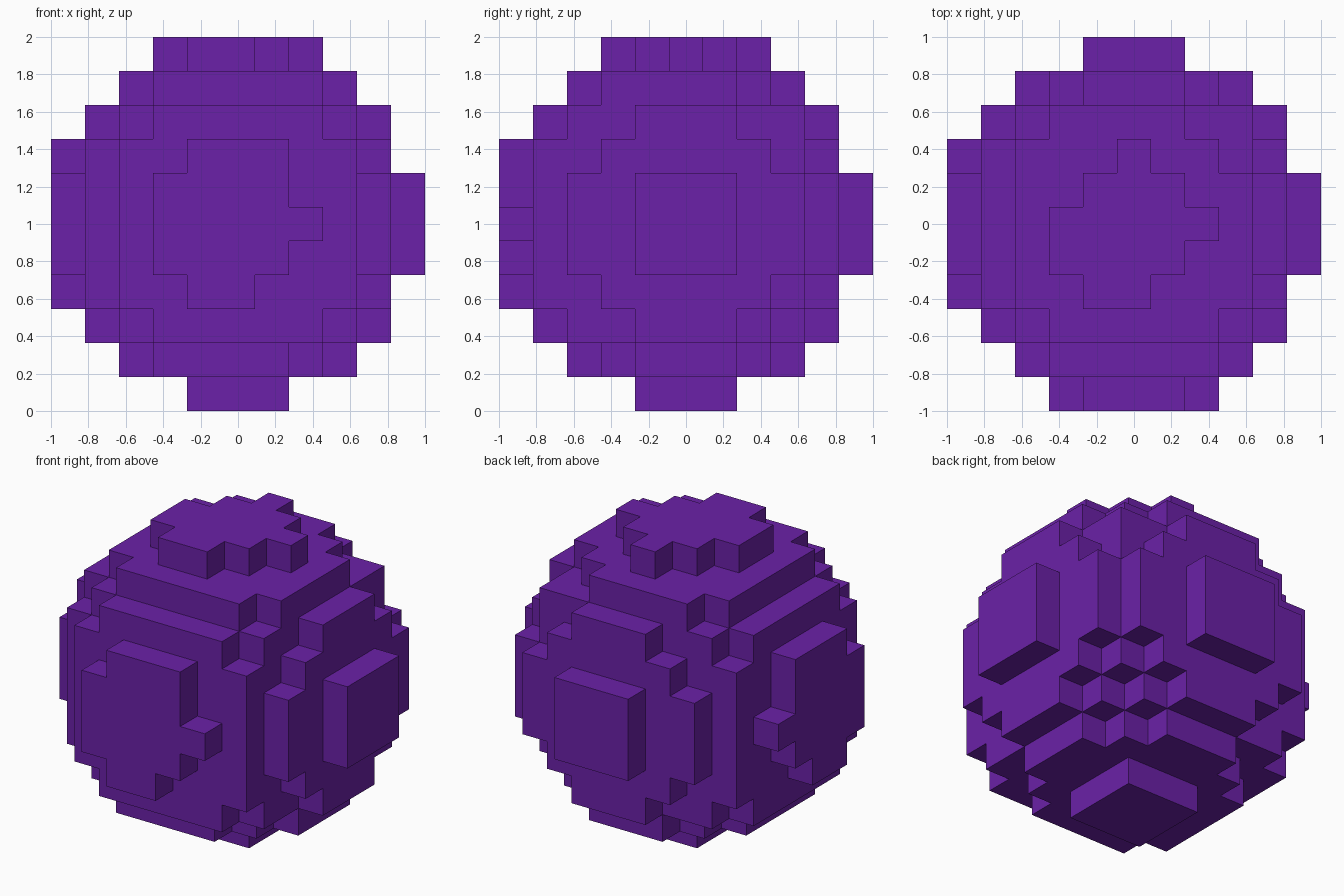
import bpy, bmesh
from itertools import product
from mathutils import Vector

cube = bpy.data.objects.get("Cube")
if cube:
    bpy.data.objects.remove(cube, do_unlink=True)

# One flat colour
purple = bpy.data.materials.new("purple")
purple.use_nodes = True
colour = (0.147, 0.0152, 0.392, 1)
purple.diffuse_color = colour
purple.node_tree.nodes["Principled BSDF"].inputs["Base Color"].default_value = colour

# Blocky ball: unit blocks whose centres fall inside a slightly off-centre sphere
HALF = 5
SIZE = 2 / (2 * HALF + 1)
CENTRE = Vector((-0.14, -0.14, 0.06))
RADIUS = 5.389

span = range(-HALF, HALF + 1)
blocks = {p for p in product(span, repeat=3) if (Vector(p) - CENTRE).length <= RADIUS}

bm = bmesh.new()
corners = {}


def corner(point):
    """Return the shared vertex at a block corner."""
    key = tuple(round(2 * c) for c in point)
    if key not in corners:
        corners[key] = bm.verts.new(point * SIZE + Vector((0, 0, 1)))
    return corners[key]


# Only the outside faces of the blocks
for block in blocks:
    for axis, sign in product(range(3), (-1, 1)):
        out, u, v = Vector(), Vector(), Vector()
        out[axis] = sign
        u[(axis + 1) % 3] = 0.5
        v[(axis + 2) % 3] = 0.5 * sign
        if tuple(round(c) for c in Vector(block) + out) in blocks:
            continue
        mid = Vector(block) + out / 2
        bm.faces.new([corner(mid + d) for d in (-u - v, u - v, u + v, v - u)])

mesh = bpy.data.meshes.new("blocky_ball")
bm.to_mesh(mesh)
bm.free()
mesh.materials.append(purple)
ball = bpy.data.objects.new("blocky_ball", mesh)
bpy.context.collection.objects.link(ball)
